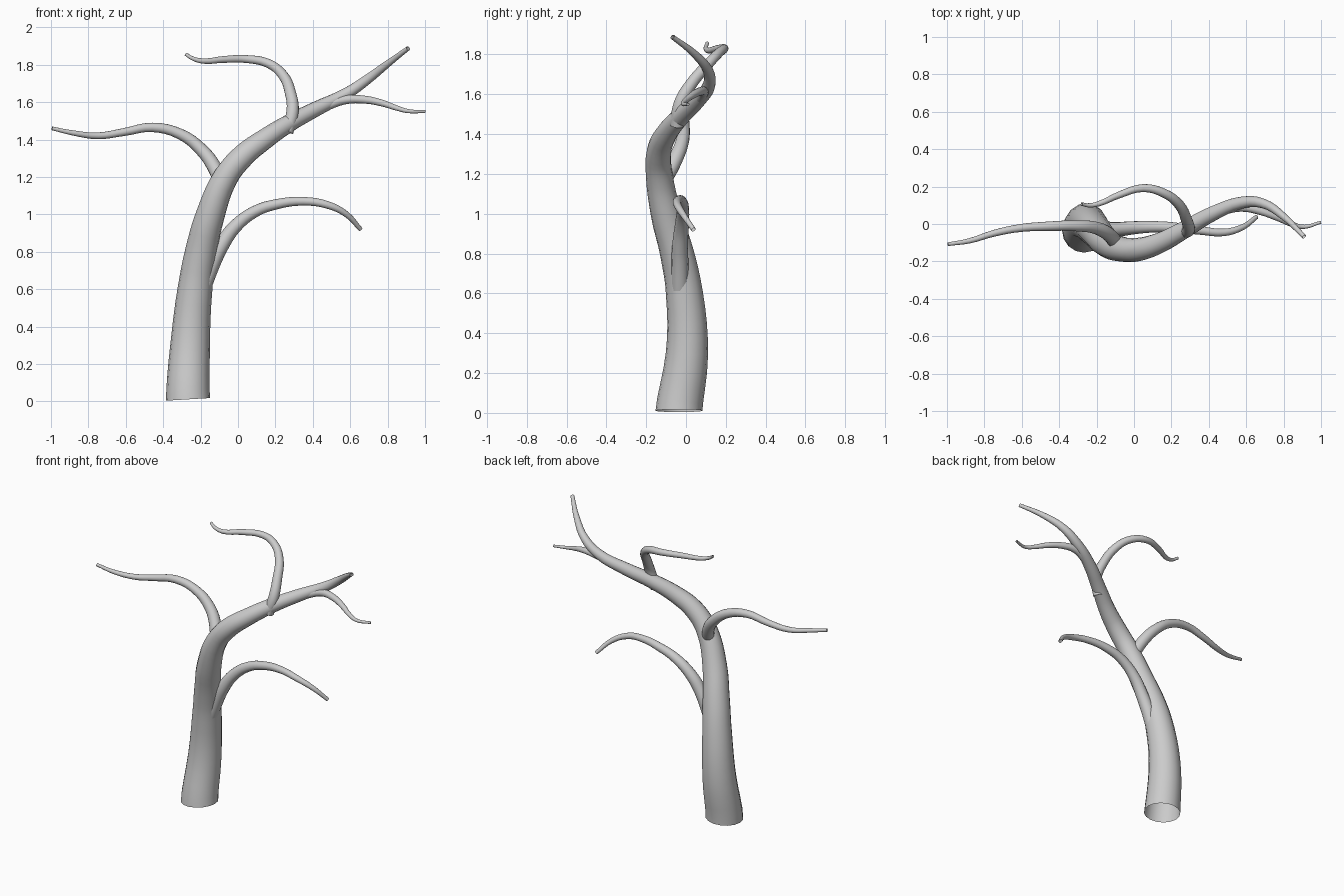
import bpy
from mathutils import Vector


def limb(name, pts, sides_res=6, steps=4, start_dir=None):
    """Tapered open tube swept through (x, y, z, radius) points."""
    cu = bpy.data.curves.new(name, 'CURVE')
    cu.dimensions = '3D'
    cu.bevel_depth = 1.0
    cu.bevel_resolution = sides_res
    cu.resolution_u = steps
    cu.use_fill_caps = False
    sp = cu.splines.new('BEZIER')
    sp.radius_interpolation = 'CARDINAL'
    sp.bezier_points.add(len(pts) - 1)
    for bp, (x, y, z, r) in zip(sp.bezier_points, pts):
        bp.co = (x, y, z)
        bp.radius = r
        bp.handle_left_type = bp.handle_right_type = 'AUTO'
    if start_dir:
        bp = sp.bezier_points[0]
        bp.handle_left_type = bp.handle_right_type = 'FREE'
        bp.handle_right = bp.co + Vector(start_dir)
        bp.handle_left = bp.co - Vector(start_dir)
    ob = bpy.data.objects.new(name, cu)
    bpy.context.collection.objects.link(ob)
    bpy.ops.object.select_all(action='DESELECT')
    ob.select_set(True)
    bpy.context.view_layer.objects.active = ob
    bpy.ops.object.convert(target='MESH')
    bpy.ops.object.shade_smooth()


# Main trunk, sweeping up to the right tip
limb("trunk", [
    (-0.267, -0.035, 0.011, 0.118), (-0.256, 0.005, 0.30, 0.106),
    (-0.23, -0.008, 0.60, 0.093), (-0.198, -0.045, 0.80, 0.085),
    (-0.147, -0.10, 1.00, 0.077), (-0.065, -0.135, 1.20, 0.067),
    (0.03, -0.135, 1.315, 0.062), (0.14, -0.10, 1.40, 0.055),
    (0.27, -0.03, 1.485, 0.047), (0.42, 0.055, 1.565, 0.040),
    (0.58, 0.115, 1.645, 0.032), (0.69, 0.11, 1.72, 0.026),
    (0.80, 0.04, 1.805, 0.019), (0.91, -0.068, 1.888, 0.012),
], start_dir=(-0.003, 0.0, 0.05))

# Left branch
limb("left_branch", [
    (-0.09, -0.115, 1.16, 0.038), (-0.125, -0.065, 1.25, 0.038),
    (-0.20, -0.022, 1.35, 0.034), (-0.31, -0.01, 1.43, 0.029),
    (-0.46, -0.012, 1.465, 0.025), (-0.61, -0.022, 1.44, 0.021),
    (-0.75, -0.05, 1.42, 0.018), (-0.88, -0.09, 1.435, 0.014),
    (-0.995, -0.108, 1.46, 0.010),
])

# Lower right branch
limb("lower_branch", [
    (-0.185, -0.03, 0.62, 0.045), (-0.14, -0.03, 0.73, 0.043),
    (-0.09, -0.03, 0.83, 0.040), (-0.02, -0.022, 0.93, 0.036),
    (0.09, -0.015, 1.015, 0.031), (0.21, -0.018, 1.055, 0.027),
    (0.35, -0.034, 1.07, 0.023), (0.48, -0.045, 1.05, 0.020),
    (0.58, -0.017, 1.0, 0.016), (0.655, 0.038, 0.92, 0.012),
])

# Upper branch curling back to the left
limb("upper_branch", [
    (0.262, -0.045, 1.44, 0.034), (0.292, -0.03, 1.55, 0.033),
    (0.28, 0.025, 1.65, 0.030), (0.24, 0.105, 1.745, 0.027),
    (0.16, 0.165, 1.808, 0.024), (0.05, 0.192, 1.83, 0.021),
    (-0.08, 0.155, 1.828, 0.018), (-0.19, 0.108, 1.82, 0.014),
    (-0.245, 0.10, 1.835, 0.011), (-0.28, 0.107, 1.857, 0.009),
])

# Small right twig
limb("right_twig", [
    (0.46, 0.07, 1.575, 0.026), (0.57, 0.09, 1.612, 0.024),
    (0.68, 0.068, 1.613, 0.021), (0.77, 0.033, 1.595, 0.018),
    (0.85, -0.003, 1.568, 0.014), (0.91, -0.015, 1.552, 0.011),
    (1.0, 0.01, 1.55, 0.008),
])
